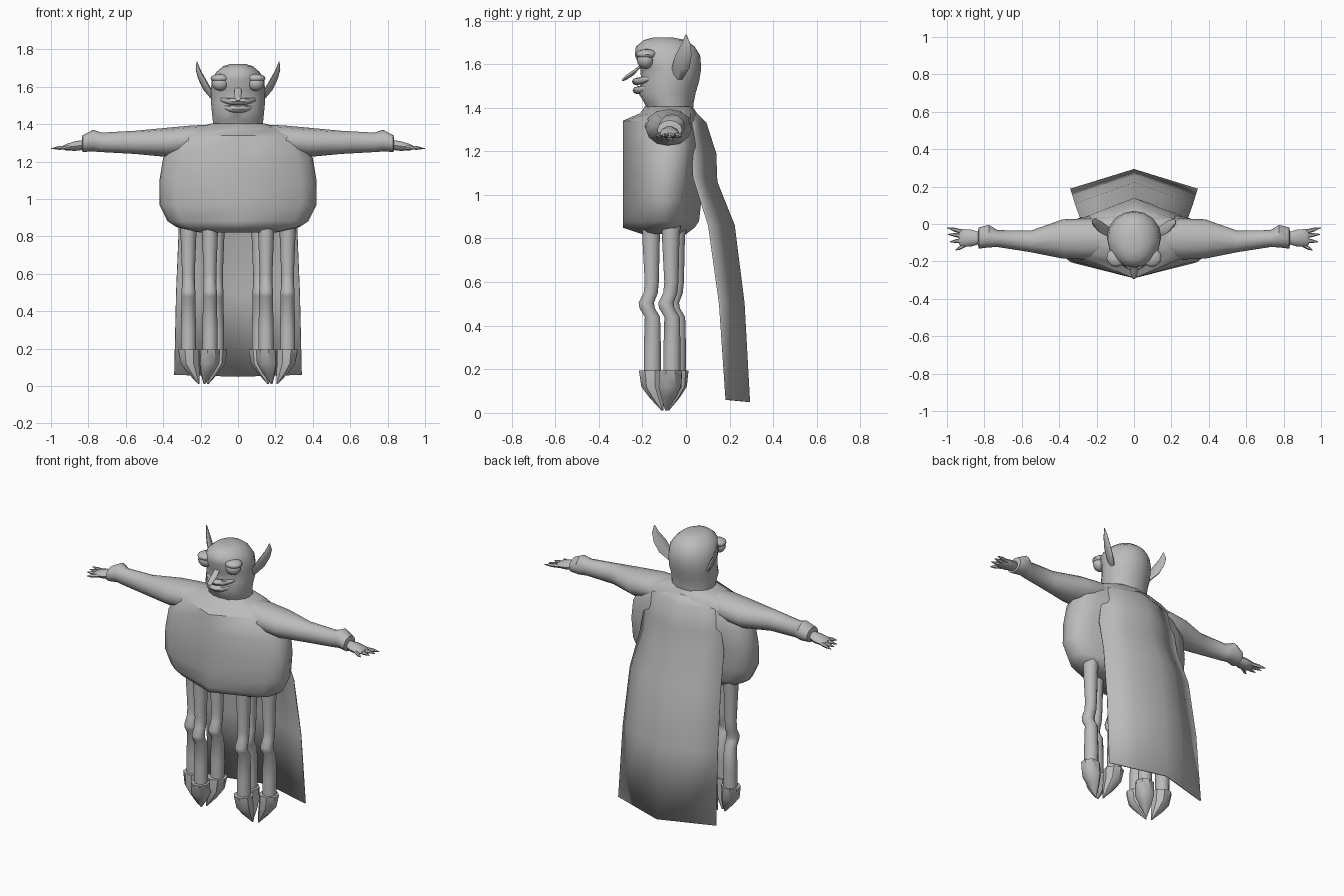
import bpy, bmesh, math
from mathutils import Vector

if "Cube" in bpy.data.objects:
    bpy.data.objects.remove(bpy.data.objects["Cube"])

grey = bpy.data.materials.new("plain grey")
grey.use_nodes = True
grey.diffuse_color = (0.5, 0.5, 0.5, 1)
grey.node_tree.nodes["Principled BSDF"].inputs["Base Color"].default_value = (0.5, 0.5, 0.5, 1)

X, Y, Z = Vector((1, 0, 0)), Vector((0, 1, 0)), Vector((0, 0, 1))


def finish(name, bm, angle=45):
    bmesh.ops.recalc_face_normals(bm, faces=bm.faces)
    mesh = bpy.data.meshes.new(name)
    bm.to_mesh(mesh)
    bm.free()
    ob = bpy.data.objects.new(name, mesh)
    bpy.context.collection.objects.link(ob)
    mesh.materials.append(grey)
    bpy.ops.object.select_all(action='DESELECT')
    ob.select_set(True)
    bpy.context.view_layer.objects.active = ob
    bpy.ops.object.shade_smooth_by_angle(angle=math.radians(angle))
    return ob


def loft(name, rings, closed=True, angle=45):
    """Skin a list of equal point rings."""
    bm = bmesh.new()
    rows = [[bm.verts.new(p) for p in ring] for ring in rings]
    n = len(rows[0])
    for a, b in zip(rows, rows[1:]):
        for i in range(n if closed else n - 1):
            j = (i + 1) % n
            bm.faces.new((a[i], a[j], b[j], b[i]))
    if closed:
        bm.faces.new(rows[0])
        bm.faces.new(rows[-1])
    return finish(name, bm, angle)


def ring(c, u, v, n=12):
    c = Vector(c)
    return [c + u * math.cos(2 * math.pi * i / n) + v * math.sin(2 * math.pi * i / n)
            for i in range(n)]


def ball(name, c, size):
    bm = bmesh.new()
    bmesh.ops.create_uvsphere(bm, u_segments=12, v_segments=8, radius=1)
    bmesh.ops.scale(bm, vec=size, verts=bm.verts)
    bmesh.ops.translate(bm, vec=c, verts=bm.verts)
    return finish(name, bm)


# Torso: wedge-fronted sections (z, half width, front, front side, back side, back)
def torso_ring(z, w, f, fs, bs, b):
    d = bs - fs
    half = [(0, f), (.8 * w, fs), (.96 * w, fs + .25 * d), (w, fs + .55 * d),
            (.93 * w, fs + .85 * d), (.75 * w, bs), (0, b)]
    pts = half + [(-x, y) for x, y in half[-2:0:-1]]
    return [Vector((x, y, z)) for x, y in pts]


loft("torso", [torso_ring(*r) for r in (
    (.82, .20, -.20, -.17, -.03, .00),
    (.85, .33, -.29, -.19, -.02, .04),
    (.88, .375, -.29, -.20, -.01, .06),
    (.97, .42, -.29, -.205, .00, .07),
    (1.10, .42, -.29, -.205, .02, .08),
    (1.22, .40, -.29, -.20, .03, .09),
    (1.34, .33, -.29, -.18, .02, .07),
    (1.375, .24, -.21, -.16, .02, .05),
    (1.405, .14, -.19, -.15, .01, .03))], angle=50)

# Cape: ridged sheet (centre y, centre z, edge x, edge y, edge z)
cape_rows = []
for cy, cz, ex, ey, ez in ((.03, 1.39, .14, .00, 1.39), (.09, 1.33, .23, .02, 1.33),
                           (.135, 1.19, .27, .03, 1.20), (.14, 1.06, .29, .035, 1.08),
                           (.22, .86, .315, .105, .86), (.265, .50, .33, .155, .50),
                           (.29, .05, .34, .185, .06)):
    mid, edge = Vector((0, cy, cz)), Vector((ex, ey, ez))
    flip = Vector((-ex, ey, ez))
    cape_rows.append([flip, flip.lerp(mid, .5), mid, edge.lerp(mid, .5), edge])
cape = loft("cape", cape_rows, closed=False, angle=50)
solid = cape.modifiers.new("thickness", 'SOLIDIFY')
solid.thickness = .008
solid.offset = 0

# Head
loft("head", [ring((0, (f + b) / 2, z), X * w, Y * (b - f) / 2, 16) for z, w, f, b in (
    (1.37, .13, -.17, .03), (1.42, .135, -.19, .035), (1.47, .14, -.22, .045),
    (1.52, .145, -.205, .06), (1.58, .145, -.21, .07), (1.64, .14, -.235, .065),
    (1.68, .115, -.23, .04), (1.71, .08, -.195, .0), (1.722, .04, -.15, -.06))])


# Lips: bent tapering tubes
def lip(name, z, y, half, r):
    rows = []
    for i in range(9):
        t = i / 4 - 1
        k = r * max(.15, 1 - t ** 4)
        rows.append(ring((half * t, y + .07 * t * t, z + .015 * t * t), Y * k * 1.3, Z * k, 8))
    loft(name, rows)


lip("upper_lip", 1.52, -.225, .105, .018)
lip("lower_lip", 1.48, -.222, .095, .018)

# Nose: bridge running out to a small bulb
loft("nose", [ring(c, X * r, Vector((0, .4, .9)) * r, 8) for c, r in (
    ((0, -.20, 1.60), .016), ((0, -.235, 1.565), .02), ((0, -.265, 1.545), .018),
    ((0, -.282, 1.535), .015), ((0, -.292, 1.53), .005))])

for s, side in ((1, "left"), (-1, "right")):
    # Eyes and heavy lids
    ball(side + "_eye", (s * .095, -.185, 1.62), (.046, .04, .042))
    ball(side + "_eyelid", (s * .095, -.18, 1.645), (.052, .05, .024))

    # Pointed ear
    loft(side + "_ear", [ring((s * x, y, z), Vector((s * .35, .9, 0)) * r, X * t, 8)
                         for x, y, z, r, t in (
        (.125, -.04, 1.53, .025, .012), (.16, -.025, 1.58, .045, .016),
        (.192, -.012, 1.64, .042, .014), (.213, 0, 1.69, .024, .01),
        (.22, .0, 1.735, .003, .002))])

    # Sleeve with flared cuff
    loft(side + "_arm", [ring((s * x, y, z), Y * ry, Z * rz) for x, y, z, ry, rz in (
        (.10, -.075, 1.335, .09, .065), (.25, -.08, 1.315, .11, .078),
        (.38, -.08, 1.303, .105, .078), (.55, -.093, 1.303, .058, .062),
        (.73, -.078, 1.303, .045, .052), (.775, -.065, 1.312, .06, .058),
        (.83, -.075, 1.297, .057, .045), (.835, -.075, 1.293, .03, .03))])

    # Hand and tapered fingers
    loft(side + "_hand", [ring((s * x, -.075, z), Y * ry, Z * rz, 10) for x, z, ry, rz in (
        (.82, 1.29, .03, .028), (.87, 1.283, .045, .027),
        (.92, 1.277, .048, .018), (.935, 1.275, .035, .01))])
    for i, (x, y) in enumerate(((1.0, -.02), (.995, -.055), (.985, -.095), (.955, -.14))):
        root = Vector((s * .895, -.075 + (.5 * (y + .075)), 1.277))
        tip = Vector((s * x, y, 1.27))
        loft(f"{side}_finger_{i + 1}",
             [ring(root.lerp(tip, t), Y * r, Z * r, 6)
              for t, r in ((0, .013), (.6, .011), (1, .002))])

    # Three legs round a shared centre, with pointed shoes leaning inward
    hub = Vector((s * .185, -.10, 0))
    for part, x, y in (("inner", .115, -.045), ("front", .15, -.16), ("outer", .265, -.07)):
        x *= s
        loft(f"{side}_{part}_leg", [ring((x, y + dy, z), X * r, Y * r, 10) for z, dy, r in (
            (.93, .005, .05), (.80, 0, .042), (.60, .003, .034), (.55, -.002, .034),
            (.505, -.022, .037), (.48, -.018, .037), (.44, .006, .037),
            (.30, .006, .041), (.17, .005, .041))])
        base = Vector((x, y, 0))
        out = (base - hub).normalized()
        across = Vector((-out.y, out.x, 0))
        loft(f"{side}_{part}_shoe", [
            ring(base + out * shift + Z * z, out * a, across * b, 8)
            for z, shift, a, b in ((.195, .0, .06, .055), (.12, -.008, .052, .056),
                                   (.07, -.03, .034, .036), (.01, -.06, .004, .004))], angle=40)
